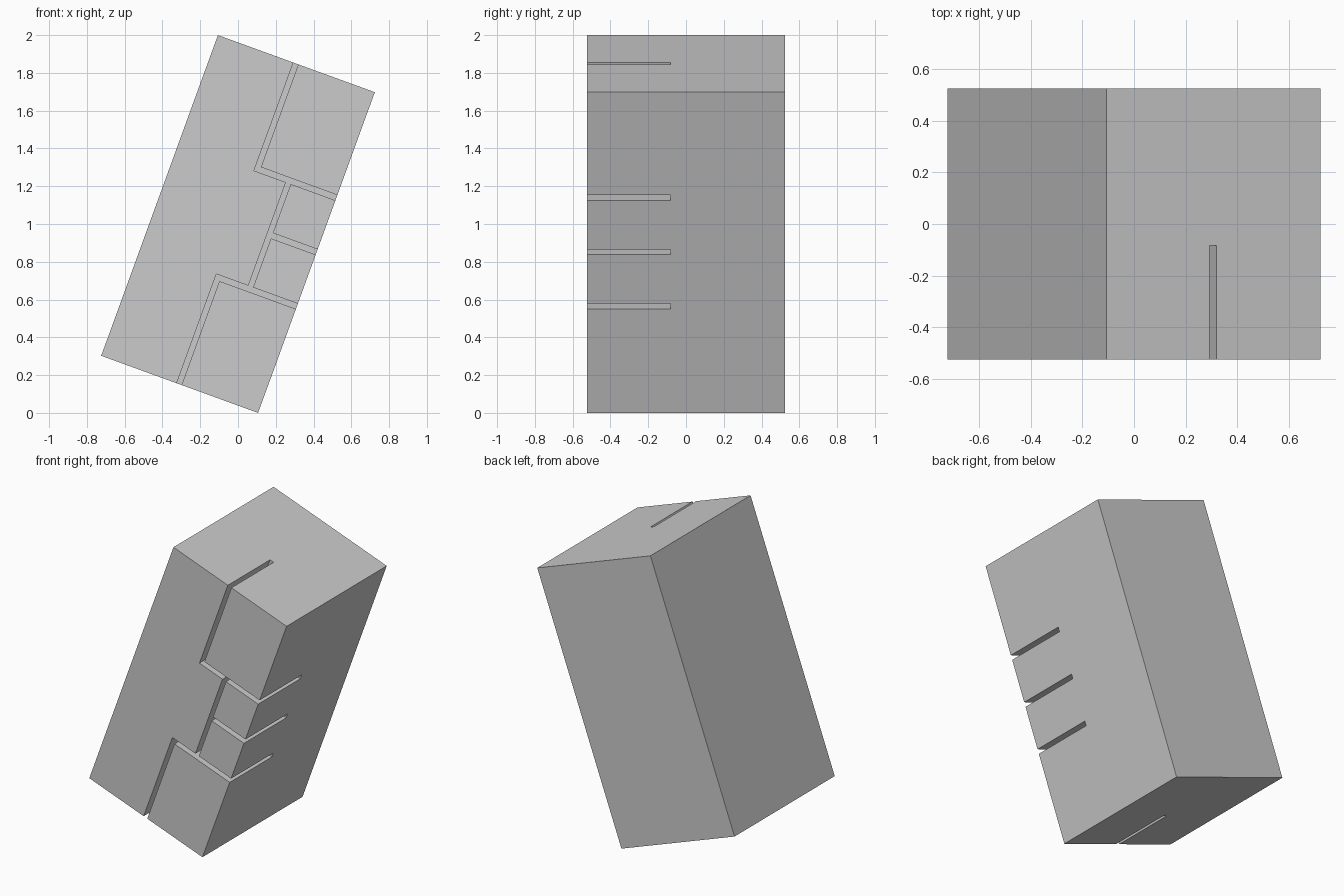
import bpy, bmesh, math

if "Cube" in bpy.data.objects:
    bpy.data.objects.remove(bpy.data.objects["Cube"])

TILT = math.radians(20)
W, D, H = 0.884, 1.05, 1.8066


def prism(name, outline, y0, y1):
    """Extrude an (x, z) outline from y0 to y1, then tilt it about its centre."""
    bm = bmesh.new()
    face = bm.faces.new([bm.verts.new((x, y0, z)) for x, z in outline])
    ext = bmesh.ops.extrude_face_region(bm, geom=[face])
    verts = [v for v in ext["geom"] if isinstance(v, bmesh.types.BMVert)]
    bmesh.ops.translate(bm, verts=verts, vec=(0, y1 - y0, 0))
    bmesh.ops.recalc_face_normals(bm, faces=bm.faces)
    mesh = bpy.data.meshes.new(name)
    bm.to_mesh(mesh)
    bm.free()
    ob = bpy.data.objects.new(name, mesh)
    bpy.context.collection.objects.link(ob)
    ob.rotation_euler = (0, TILT, 0)
    ob.location = (0, 0, 1)
    return ob


# Tilted solid block
w, h = W / 2, H / 2
block = prism("tilted_block", [(-w, -h), (w, -h), (w, h), (-w, h)], -D / 2, D / 2)

# Branching groove network: vertical runs a-b and c-d, three side slots
a, b, c, d = -0.017, 0.011, 0.163, 0.190
(l1, u1), (l2, u2), (l3, u3) = [(m - 0.015, m + 0.015) for m in (0.309, 0.003, -0.303)]
E, T = 0.6, 1.0
groove = [(a, T), (a, l1), (c, l1), (c, u3), (a, u3), (a, -T), (b, -T), (b, l3),
          (E, l3), (E, u3), (d, u3), (d, l2), (E, l2), (E, u2), (d, u2), (d, l1),
          (E, l1), (E, u1), (b, u1), (b, T)]
cutter = prism("groove_cutter", groove, -0.7, -0.083)

# Cut the grooves into the front
mod = block.modifiers.new("grooves", 'BOOLEAN')
mod.operation = 'DIFFERENCE'
mod.solver = 'EXACT'
mod.object = cutter
bpy.context.view_layer.objects.active = block
block.select_set(True)
bpy.ops.object.modifier_apply(modifier=mod.name)
bpy.data.objects.remove(cutter)
